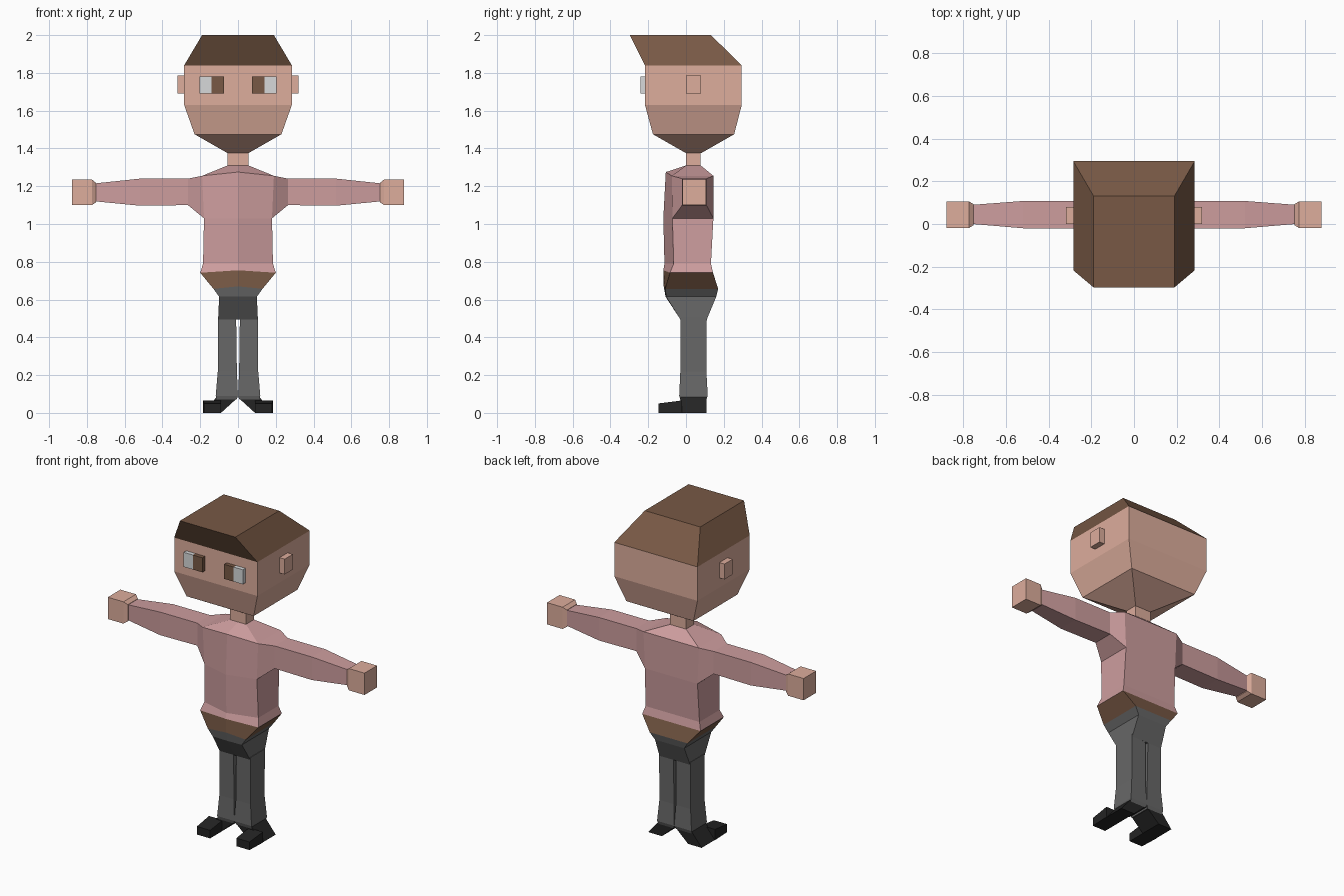
import bpy, bmesh


def srgb(r, g, b):
    lin = [((c / 255 + 0.055) / 1.055) ** 2.4 for c in (r, g, b)]
    return (*lin, 1.0)


def material(name, rgb):
    m = bpy.data.materials.new(name)
    m.diffuse_color = srgb(*rgb)
    return m


skin = material("skin", (221, 173, 156))
brown = material("brown hair and belt", (120, 89, 69))
shirt = material("pink shirt", (205, 157, 158))
grey = material("grey trousers", (103, 103, 103))
black = material("black shoes", (36, 36, 36))
white = material("eye white", (215, 217, 218))


def loft(name, rings, mats, rule=None, mirror=False):
    """Join equal-length rings of points into a closed flat-faced solid."""
    bm = bmesh.new()
    vs = [[bm.verts.new(p) for p in ring] for ring in rings]
    n = len(vs[0])
    for a, b in zip(vs, vs[1:]):
        for i in range(n):
            j = (i + 1) % n
            bm.faces.new((a[i], a[j], b[j], b[i]))
    bm.faces.new(vs[0])
    bm.faces.new(vs[-1])
    bmesh.ops.recalc_face_normals(bm, faces=bm.faces)
    if rule:
        for f in bm.faces:
            f.material_index = rule(f.calc_center_median())
    me = bpy.data.meshes.new(name)
    bm.to_mesh(me)
    bm.free()
    for m in mats:
        me.materials.append(m)
    ob = bpy.data.objects.new(name, me)
    bpy.context.collection.objects.link(ob)
    if mirror:
        mod = ob.modifiers.new("mirror", "MIRROR")
        mod.use_mirror_merge = False
    return ob


def flat(z, x0, x1, y0, y1):
    """Rectangle ring at height z."""
    return [(x0, y0, z), (x1, y0, z), (x1, y1, z), (x0, y1, z)]


def upright(x, y0, y1, z0, z1):
    """Rectangle ring at position x."""
    return [(x, y0, z0), (x, y1, z0), (x, y1, z1), (x, y0, z1)]


def ridged(x, yf, ys, yb, zf, zs):
    """Six-point body ring with a ridge down the front centre."""
    return [(0, yf, zf), (x, ys, zs), (x, yb, zs),
            (0, yb, zs), (-x, yb, zs), (-x, ys, zs)]


# Head with hair on the upper slopes
loft("head", [
    flat(1.375, -0.055, 0.055, 0.0, 0.08),
    flat(1.475, -0.23, 0.23, -0.175, 0.255),
    flat(1.63, -0.285, 0.285, -0.217, 0.295),
    flat(1.84, -0.285, 0.285, -0.217, 0.295),
    flat(2.0, -0.19, 0.19, -0.297, 0.132),
], [skin, brown], lambda c: int(c.z > 1.841))
loft("neck", [flat(1.30, -0.055, 0.055, 0.0, 0.078),
              flat(1.385, -0.055, 0.055, 0.0, 0.078)], [skin])

# Ears and eyes
loft("ear", [upright(0.28, 0.0, 0.08, 1.69, 1.785),
             upright(0.32, 0.0, 0.08, 1.69, 1.785)], [skin], mirror=True)
loft("iris", [upright(0.075, -0.242, -0.215, 1.69, 1.78),
              upright(0.14, -0.242, -0.215, 1.69, 1.78)], [brown], mirror=True)
loft("eye_white", [upright(0.14, -0.242, -0.215, 1.69, 1.78),
                   upright(0.203, -0.242, -0.215, 1.69, 1.78)], [white], mirror=True)

# Shirt body
loft("shirt_body", [
    ridged(0.055, 0.0, 0.0, 0.078, 1.31, 1.31),
    ridged(0.19, -0.107, -0.075, 0.145, 1.275, 1.255),
    ridged(0.18, -0.12, -0.072, 0.145, 1.03, 1.03),
    ridged(0.185, -0.114, -0.065, 0.132, 0.79, 0.79),
    ridged(0.20, -0.12, -0.085, 0.143, 0.755, 0.742),
], [shirt])

# Sleeves and hands
loft("sleeve", [
    [(0.18, -0.072, 1.03), (0.18, 0.145, 1.03),
     (0.19, 0.145, 1.255), (0.19, -0.075, 1.255)],
    upright(0.265, -0.02, 0.108, 1.10, 1.24),
    upright(0.52, -0.02, 0.108, 1.097, 1.24),
    upright(0.757, 0.0, 0.09, 1.12, 1.215),
], [shirt], mirror=True)
loft("hand", [
    upright(0.752, -0.005, 0.093, 1.115, 1.218),
    upright(0.773, -0.018, 0.105, 1.10, 1.235),
    upright(0.88, -0.018, 0.105, 1.10, 1.235),
], [skin], mirror=True)

# Hips: brown belt above, trousers below
loft("hips", [
    ridged(0.20, -0.12, -0.085, 0.143, 0.755, 0.742),
    ridged(0.13, -0.118, -0.11, 0.17, 0.67, 0.657),
    ridged(0.10, -0.108, -0.105, 0.16, 0.615, 0.615),
    ridged(0.105, -0.03, -0.03, 0.11, 0.495, 0.495),
], [brown, grey], lambda c: int(c.z < 0.66))

# Trouser legs
loft("trouser_leg", [
    flat(0.51, 0.01, 0.107, -0.03, 0.11),
    flat(0.22, 0.006, 0.107, -0.03, 0.108),
    flat(0.09, 0.0, 0.118, -0.036, 0.115),
    flat(0.07, 0.008, 0.112, -0.03, 0.108),
], [grey], mirror=True)

# Shoes: slanted heel and a toe block set outwards
loft("shoe_heel", [flat(0.082, 0.0, 0.115, -0.03, 0.108),
                   flat(0.0, 0.09, 0.183, -0.03, 0.108)], [black], mirror=True)
loft("shoe_toe", [
    [(0.09, -0.145, 0.0), (0.18, -0.145, 0.0), (0.18, -0.145, 0.05), (0.09, -0.145, 0.05)],
    [(0.09, -0.02, 0.0), (0.185, -0.02, 0.0), (0.185, -0.02, 0.066), (0.09, -0.02, 0.066)],
], [black], mirror=True)
